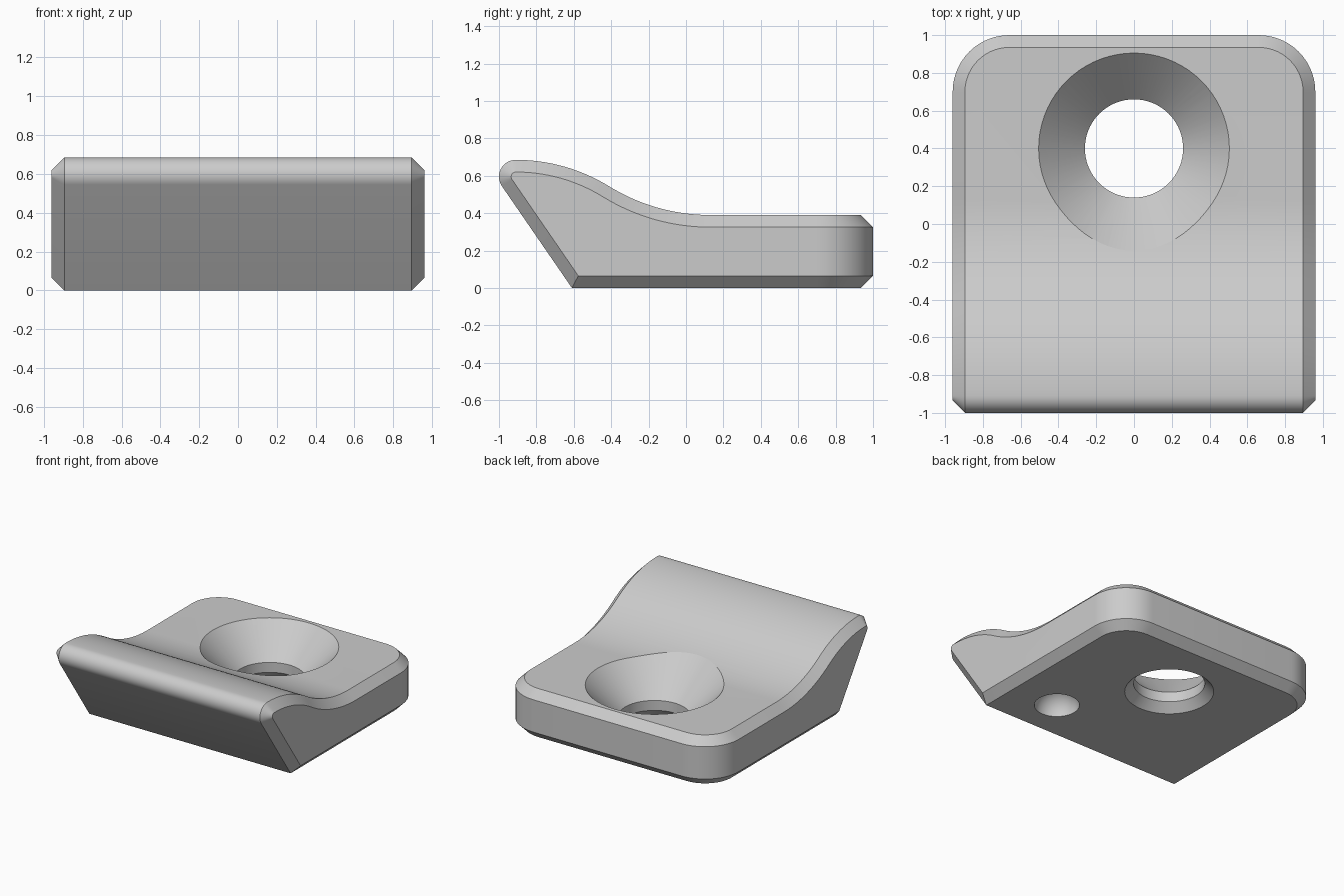
import bpy, bmesh
from math import sin, cos, radians
from mathutils import Vector

cube = bpy.data.objects.get("Cube")
if cube:
    bpy.data.objects.remove(cube, do_unlink=True)

HALF_X, CH, HEIGHT = 0.96, 0.065, 0.39   # half width, chamfer, plate height
CORNER_R, ARC = 0.30, 14                 # rear corner radius and steps
CX, CY = HALF_X - CORNER_R, 1 - CORNER_R

grey = bpy.data.materials.new("metal grey")
grey.use_nodes = True
grey.diffuse_color = (0.6, 0.6, 0.6, 1)
grey.node_tree.nodes["Principled BSDF"].inputs["Base Color"].default_value = grey.diffuse_color


def arc(cy, cz, r, a0, a1, steps):
    angles = [radians(a0 + (a1 - a0) * i / steps) for i in range(steps + 1)]
    return [Vector((cy + r * cos(a), cz + r * sin(a))) for a in angles]


def make_object(name, bm):
    bmesh.ops.recalc_face_normals(bm, faces=bm.faces)
    mesh = bpy.data.meshes.new(name)
    bm.to_mesh(mesh)
    bm.free()
    mesh.materials.append(grey)
    obj = bpy.data.objects.new(name, mesh)
    bpy.context.collection.objects.link(obj)
    return obj


def inset(points, d):
    """Offset an open side profile inward with mitred corners."""
    normals = []
    for a, b in zip(points, points[1:]):
        t = (b - a).normalized()
        normals.append(Vector((t.y, -t.x)))
    result = []
    for i, p in enumerate(points):
        m, n = normals[max(i - 1, 0)], normals[min(i, len(normals) - 1)]
        result.append(p + (m + n) * d / (1 + m.dot(n)))
    return result


# Side profile: flat bottom, slanted front, round nose, S-curved top
profile = [Vector((CY, 0)), Vector((-0.61, 0))]
profile += arc(-0.91, 0.595, 0.09, 214.3, 90, 14)
profile += arc(-0.91, -0.265, 0.95, 90, 58.33, 16)[1:]
profile += arc(0.13, 1.42, 1.03, 238.33, 270, 16)[1:]
profile.append(Vector((CY, HEIGHT)))


def corner(r, z):
    return [(CX + r * cos(t), CY + r * sin(t), z)
            for t in (radians(90 * i / ARC) for i in range(1, ARC + 1))]


def outline(x, points, r, z_low, z_high):
    side = [(x, p.x, p.y) for p in points]
    return corner(r, z_low)[::-1] + side + corner(r, z_high)


rim = outline(HALF_X - CH, profile, CORNER_R - CH, 0, HEIGHT)
wall = outline(HALF_X, inset(profile, CH), CORNER_R, CH, HEIGHT - CH)

# Clamp body: strips across the width, chamfers, corner walls and flat sides
bm = bmesh.new()
rims, walls = [], []
for s in (1, -1):
    rims.append([bm.verts.new((s * x, y, z)) for x, y, z in rim])
    walls.append([bm.verts.new((s * x, y, z)) for x, y, z in wall])
(rr, rl), (wr, wl) = rims, walls
count = len(rim)
for i in range(count - 1):
    bm.faces.new((rr[i], rr[i + 1], rl[i + 1], rl[i]))
    for r, w in zip(rims, walls):
        bm.faces.new((r[i], r[i + 1], w[i + 1], w[i]))
for w in walls:
    for k in range(ARC):
        bm.faces.new((w[k], w[k + 1], w[-2 - k], w[-1 - k]))
    bm.faces.new(w[ARC:count - ARC])
for e in (0, -1):
    bm.faces.new((rr[e], rl[e], wl[e], wr[e]))
bm.faces.new((wr[0], wl[0], wl[-1], wr[-1]))
body = make_object("clamp_body", bm)

# Countersunk through hole with a small lower chamfer
bm = bmesh.new()
SIDES = 72
rings = []
for r, z in ((0.345, -0.02), (0.26, 0.065), (0.26, 0.145), (0.915, 0.80)):
    rings.append([bm.verts.new((r * cos(radians(360 * i / SIDES)),
                                0.40 + r * sin(radians(360 * i / SIDES)), z))
                  for i in range(SIDES)])
for a, b in zip(rings, rings[1:]):
    for i in range(SIDES):
        j = (i + 1) % SIDES
        bm.faces.new((a[i], a[j], b[j], b[i]))
bm.faces.new(rings[0])
bm.faces.new(rings[-1])
screw_cutter = make_object("screw_hole_cutter", bm)

# Round dimple in the underside
bm = bmesh.new()
bmesh.ops.create_uvsphere(bm, u_segments=40, v_segments=21, radius=0.165)
bmesh.ops.translate(bm, verts=bm.verts, vec=(0.50, -0.28, 0))
dimple_cutter = make_object("dimple_cutter", bm)

bpy.ops.object.select_all(action='DESELECT')
body.select_set(True)
bpy.context.view_layer.objects.active = body
for cutter in (screw_cutter, dimple_cutter):
    cutter.hide_render = True
    mod = body.modifiers.new("cut", 'BOOLEAN')
    mod.operation = 'DIFFERENCE'
    mod.solver = 'EXACT'
    mod.object = cutter
    bpy.ops.object.modifier_apply(modifier=mod.name)
    bpy.data.objects.remove(cutter, do_unlink=True)

bpy.ops.object.shade_smooth_by_angle(angle=radians(25))
